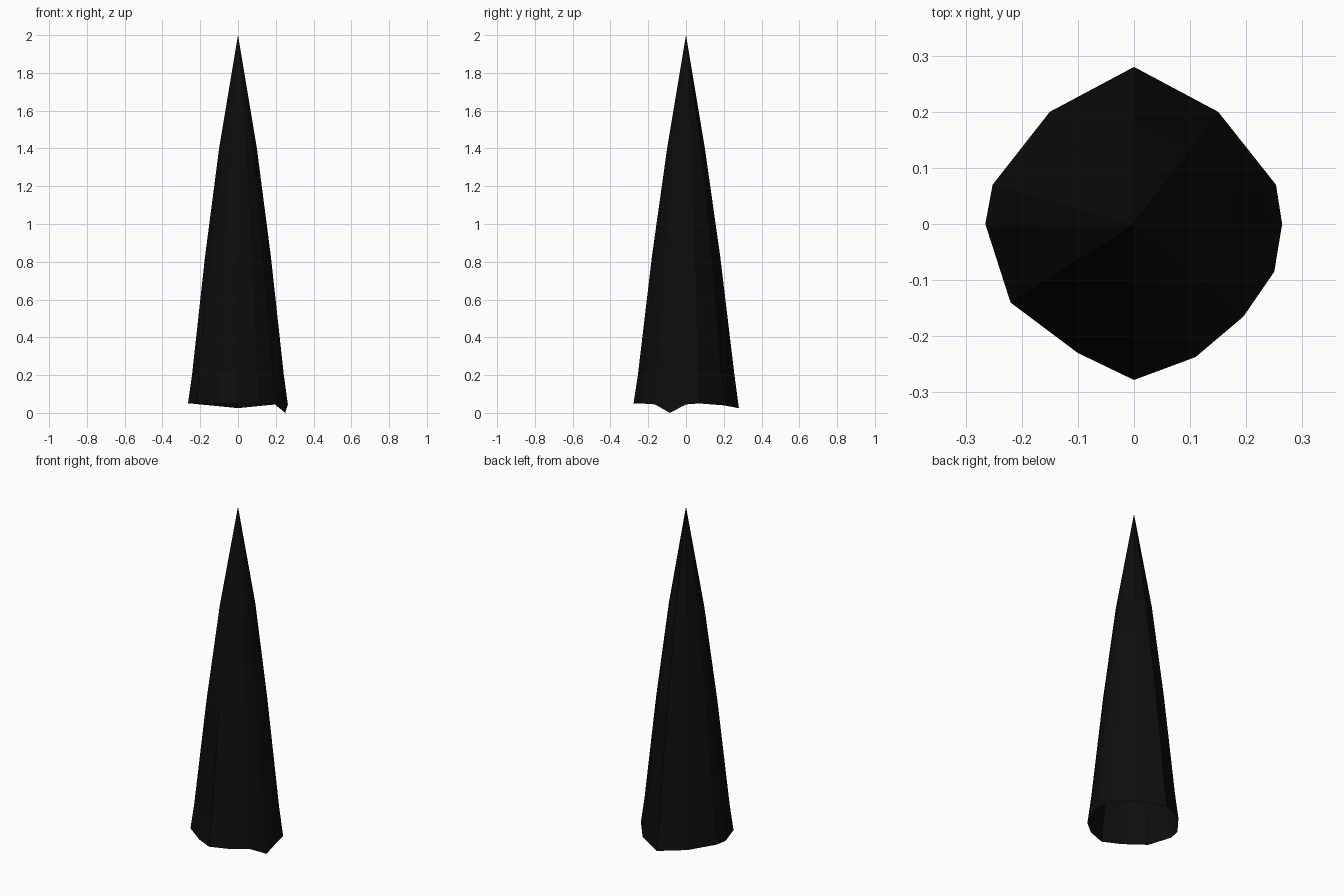
import bpy
import bmesh
from mathutils import Vector

cube = bpy.data.objects.get("Cube")
if cube:
    bpy.data.objects.remove(cube, do_unlink=True)

# Near-black material
black = bpy.data.materials.new("near_black")
black.use_nodes = True
color = (0.004, 0.004, 0.004, 1)
black.diffuse_color = color
black.node_tree.nodes["Principled BSDF"].inputs["Base Color"].default_value = color

# Uneven lower rim, counter-clockwise from the back
rim = [Vector(p) for p in (
    (0, .28, .025), (-.15, .2, .04), (-.252, .07, .05), (-.265, 0, .05),
    (-.22, -.14, .05), (-.1, -.23, .05), (0, -.278, .05), (.11, -.237, .05),
    (.195, -.165, .045), (.25, -.085, 0), (.264, 0, .045), (.253, .07, .05),
    (.15, .2, .04))]

# Upper rings: height and blend from a round neck to the rim outline
NECK_RADIUS = .1
levels = [(.2, .87), (.83, .45), (1.4, 0)]


def ring_point(p, z, blend):
    flat = Vector((p.x, p.y, 0))
    point = (flat.normalized() * NECK_RADIUS).lerp(flat, blend)
    point.z = z
    return point


bm = bmesh.new()
rings = [[bm.verts.new(p) for p in rim]]
for z, blend in levels:
    rings.append([bm.verts.new(ring_point(p, z, blend)) for p in rim])
tip = bm.verts.new((0, 0, 2))

# Faceted walls, pointed tip and open base
count = len(rim)
for low, high in zip(rings, rings[1:]):
    for i in range(count):
        j = (i + 1) % count
        bm.faces.new((low[i], low[j], high[j], high[i]))
for i in range(count):
    bm.faces.new((rings[-1][i], rings[-1][(i + 1) % count], tip))

mesh = bpy.data.meshes.new("spike")
bm.to_mesh(mesh)
bm.free()
mesh.materials.append(black)
spike = bpy.data.objects.new("spike", mesh)
bpy.context.collection.objects.link(spike)
